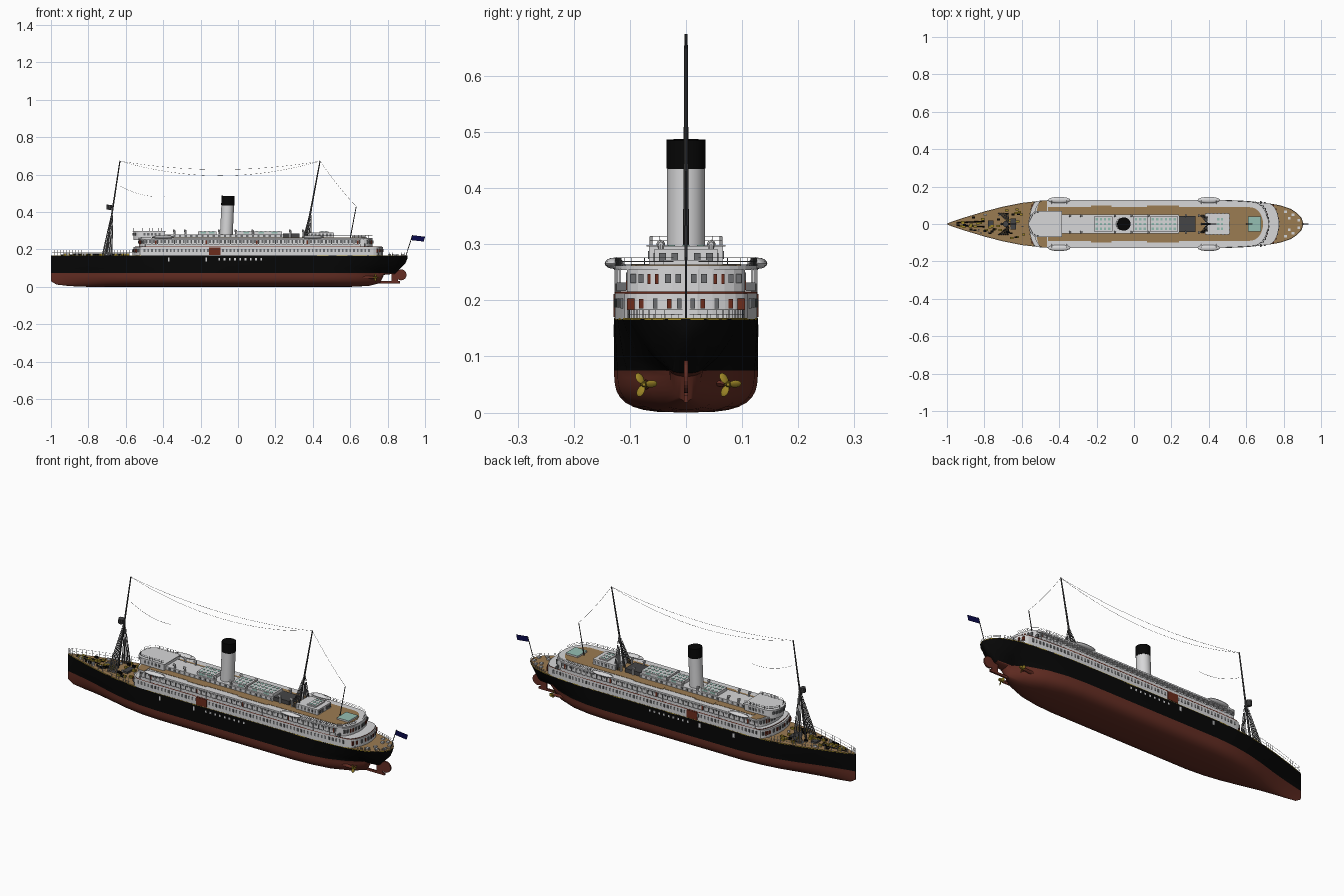
import bpy, bmesh, math, random
from mathutils import Vector, Matrix

cube = bpy.data.objects.get("Cube")
if cube:
    bpy.data.objects.remove(cube, do_unlink=True)
random.seed(4)

COLOURS = dict(black=(.002, .002, .002), hull_red=(.13, .027, .017), white=(.68, .68, .69),
               tan=(.33, .2, .085), dark_grey=(.06, .06, .062), mahogany=(.15, .025, .012),
               gold=(.34, .24, .02), navy=(.003, .003, .07), sea_green=(.3, .52, .45),
               window_grey=(.15, .155, .16))
MATS = {}
for key, rgb in COLOURS.items():
    m = bpy.data.materials.new(key)
    m.use_nodes = True
    m.diffuse_color = (*rgb, 1)
    m.node_tree.nodes["Principled BSDF"].inputs["Base Color"].default_value = (*rgb, 1)
    MATS[key] = m


def finish(name, bm, *mats, smooth=False):
    bmesh.ops.recalc_face_normals(bm, faces=bm.faces)
    me = bpy.data.meshes.new(name)
    bm.to_mesh(me)
    bm.free()
    ob = bpy.data.objects.new(name, me)
    bpy.context.collection.objects.link(ob)
    for k in mats:
        me.materials.append(MATS[k])
    if smooth:
        bpy.ops.object.select_all(action='DESELECT')
        ob.select_set(True)
        bpy.context.view_layer.objects.active = ob
        bpy.ops.object.shade_smooth_by_angle(angle=math.radians(35))


def box(bm, x0, x1, y0, y1, z0, z1):
    mat = Matrix.Translation(((x0 + x1) / 2, (y0 + y1) / 2, (z0 + z1) / 2))
    bmesh.ops.create_cube(bm, size=1, matrix=mat @ Matrix.Diagonal((x1 - x0, y1 - y0, z1 - z0, 1)))


def beam(bm, a, b, r, r2=None, seg=4):
    a, b = Vector(a), Vector(b)
    d = b - a
    mat = Matrix.Translation((a + b) / 2) @ d.to_track_quat('Z', 'Y').to_matrix().to_4x4()
    bmesh.ops.create_cone(bm, cap_ends=True, segments=seg, radius1=r,
                          radius2=r if r2 is None else r2, depth=d.length, matrix=mat)


def boxes(name, mat, *items):
    bm = bmesh.new()
    for it in items:
        box(bm, *it)
    finish(name, bm, mat)


# Hull stations: x, deck half width, waterline half width, keel height
ST = [(-1, .002, .002, .03), (-.97, .014, .008, .012), (-.9, .037, .024, .004), (-.8, .067, .05, 0),
      (-.7, .093, .08, 0), (-.6, .113, .105, 0), (-.5, .124, .121, 0), (-.4, .128, .128, 0),
      (.4, .128, .128, 0), (.5, .127, .122, 0), (.6, .122, .105, 0), (.7, .113, .07, .005),
      (.76, .104, .03, .02), (.78, .1, .03, .064), (.84, .08, .026, .07), (.87, .06, .02, .1),
      (.895, .034, .012, .125), (.905, .006, .003, .15)]
DECK, WATER = .167, .075


def hull_half(x):
    for p, q in zip(ST, ST[1:]):
        if x <= q[0]:
            return p[1] + (q[1] - p[1]) * (x - p[0]) / (q[0] - p[0])
    return ST[-1][1]


def section(x, b, w, k):
    zm = max(WATER, k + .25 * (DECK - k)) if k > .08 else WATER
    n = 1.3 + 1.9 * w / .128
    pts = []
    for i in range(10):
        s = 1 - math.cos(i / 9 * math.pi / 2)
        pts.append((w * max(0, 1 - (1 - s) ** n) ** (1 / n), k + s * (zm - k)))
    pts += [(w + (b - w) * t ** .7, zm + t * (DECK - zm)) for t in (.25, .5, .75, 1)]
    return [(x, -y, z) for y, z in reversed(pts[1:])] + [(x, y, z) for y, z in pts]


bm = bmesh.new()
rings = [[bm.verts.new(p) for p in section(*s)] for s in ST]
for r, q in zip(rings, rings[1:]):
    for i in range(len(r) - 1):
        f = bm.faces.new((r[i], r[i + 1], q[i + 1], q[i]))
        f.material_index = int(f.calc_center_median().z < WATER)
    bm.faces.new((r[-1], r[0], q[0], q[-1])).material_index = 2
bm.faces.new(rings[0])
bm.faces.new(rings[-1])
finish("hull", bm, "black", "hull_red", "tan", smooth=True)


# Plan outline of a deck level: follows the hull, rounded ends
def half(x, x0, x1, hw, r0, r1):
    y = min(hw, hull_half(x))
    for d, r in ((x - x0, r0), (x1 - x, r1)):
        if r and d < r:
            y *= math.sqrt(max(.04, 1 - (1 - d / r) ** 2))
    return y


def level(name, x0, x1, z0, z1, hw, side="white", top=None, r0=0, r1=0):
    xs = [x0 + (x1 - x0) * (1 - math.cos(math.pi * i / 48)) / 2 for i in range(49)]
    ys = [half(x, x0, x1, hw, r0, r1) for x in xs]
    ring = [(x, y) for x, y in zip(xs, ys)] + [(x, -y) for x, y in zip(xs[::-1], ys[::-1])]
    bm = bmesh.new()
    lo, hi = ([bm.verts.new((x, y, z)) for x, y in ring] for z in (z0, z1))
    for i in range(len(ring)):
        j = (i + 1) % len(ring)
        bm.faces.new((lo[i], lo[j], hi[j], hi[i]))
    bm.faces.new(lo)
    bm.faces.new(hi).material_index = 1
    finish(name, bm, side, top or side)


def side_row(name, mat, x0, x1, step, w, z0, z1, plan, t=.0015):
    bm = bmesh.new()
    for i in range(int((x1 - x0) / step) + 1):
        x = x0 + i * step
        y = half(x, *plan)
        for s in (-1, 1):
            box(bm, x - w / 2, x + w / 2, s * y - t, s * y + t, z0, z1)
    finish(name, bm, mat)


def end_row(name, mat, aft, ys, w, z0, z1, plan):
    """Plates on the rounded fore or aft wall, at the x where the wall reaches each y."""
    bm = bmesh.new()
    for y in ys:
        x, step = (plan[1], -.001) if aft else (plan[0], .001)
        while half(x, *plan) < y:
            x += step
        for s in (-1, 1):
            box(bm, x - .004, x + .004, s * y - w, s * y + w, z0, z1)
    finish(name, bm, mat)


# Deck levels
P1, P2 = (-.56, .775, .127, .04, .05), (-.53, .72, .105, .04, .05)
PB, PO = (-.54, .72, .128, .05, .08), (-.55, .77, .126, .04, .05)
level("gold_line", -.995, .904, .1645, .1685, .1295, "gold", "tan")
level("main_cabins", P1[0], P1[1], DECK, .212, P1[2], r0=.04, r1=.05)
level("promenade_edge", -.55, .77, .212, .216, .1275, "mahogany", "white", .04, .05)
level("promenade_cabins", P2[0], P2[1], .215, .256, P2[2], r0=.04, r1=.05)
level("boat_deck", PB[0], PB[1], .254, .262, PB[2], r0=.05, r1=.08)
level("boat_deck_planks", -.46, .69, .261, .2635, .09, "tan", r1=.07)
level("boat_deck_planks_wide", -.23, -.12, .261, .2637, .098, "tan")
level("boat_deck_planks_mid", .07, .24, .261, .2637, .098, "tan")
level("bridge_wings", -.525, -.465, .262, .2645, .132, "white", "tan", r0=.03)
level("bridge_house", -.56, -.39, .25, .296, .066, r0=.05)
level("bridge_roof", -.565, -.385, .296, .299, .07, r0=.05)
level("centre_house", -.39, .24, .26, .281, .05)
level("grey_casing", .24, .33, .26, .284, .042, "dark_grey")
level("aft_house", .38, .51, .26, .291, .056)
level("aft_hatch", .61, .68, .262, .272, .04, "white", "sea_green")

# Windows, doors and promenade posts
side_row("main_windows", "window_grey", -.5, .7, .02, .009, .187, .203, P1)
side_row("promenade_windows", "window_grey", -.49, .66, .02, .01, .234, .25, P2)
side_row("promenade_doors", "mahogany", -.44, .65, .27, .01, .218, .248, P2, .002)
side_row("promenade_posts", "white", -.49, .65, .03, .004, .215, .256, PO)
side_row("promenade_bulwark", "white", -.49, .66, .01, .0102, .215, .23, PO, .001)
side_row("house_windows", "window_grey", -.37, .23, .03, .012, .267, .277, (-.39, .24, .05, 0, 0))
side_row("bridge_windows", "window_grey", -.5, -.4, .02, .011, .274, .288, (-.56, -.39, .066, .05, 0))
side_row("aft_house_windows", "window_grey", .395, .5, .02, .01, .27, .284, (.38, .51, .056, 0, 0))
side_row("hull_ports", "white", -.1, .14, .028, .009, .142, .153, (-1, .9, .2, 0, 0))
side_row("hull_gangways", "white", -.37, -.16, .2, .01, .135, .157, (-1, .9, .2, 0, 0))
side_row("entrance_panel", "mahogany", -.125, -.1, .05, .062, .17, .211, P1, .0025)
for aft, where in ((False, "fore"), (True, "aft")):
    end_row(where + "_wide_doors", "mahogany", aft, (.097,), .008, .183, .203, P1)
    end_row(where + "_doors", "mahogany", aft, (.03, .08), .004, .185, .202, P1)
    end_row(where + "_windows", "window_grey", aft, (.012, .055, .113), .004, .185, .203, P1)
    end_row(where + "_upper_doors", "mahogany", aft, (.052, .066), .003, .229, .247, P2)
    end_row(where + "_upper_windows", "window_grey", aft, (.014, .032, .08, .094), .005, .231, .247, P2)
end_row("side_shelter_openings", "window_grey", True, (.115,), .009, .217, .232, PO)
end_row("bridge_front_windows", "window_grey", False, (.01, .026, .042), .006, .274, .288,
        (-.56, -.39, .066, .05, 0))
end_row("aft_house_end_windows", "window_grey", True, (.02, .042), .006, .27, .284, (.38, .51, .056, 0, 0))

# Roof skylights and vents
bm = bmesh.new()
for x0, x1 in ((-.21, -.12), (.0, .07), (.09, .23), (.44, .48)):
    n = round((x1 - x0) / .022)
    for i in range(n):
        for y in (-.026, 0, .026):
            x = x0 + (i + .2) * (x1 - x0) / n
            box(bm, x, x + .012, y - .006, y + .006, .29, .2985)
finish("skylights", bm, "sea_green")
boxes("skylight_frames", "white", (-.215, -.115, -.04, .04, .28, .297), (-.005, .075, -.04, .04, .28, .297),
      (.085, .235, -.04, .04, .28, .297), (.435, .485, -.04, .04, .285, .297))
boxes("skylight_end_glass", "sea_green", *[(x + .01, x + .04, s * .04 - .001, s * .04 + .001, .285, .294)
                                           for x in (-.21, -.165, .02, .1, .17) for s in (-1, 1)])
bm = bmesh.new()
for x in (-.34, -.28, -.1, -.01, .08, .28, .35):
    for y in (-.045, .045):
        beam(bm, (x, y, .26), (x, y, .3), .005, seg=8)
        beam(bm, (x - .008, y, .3), (x + .004, y, .3), .008, .004, seg=8)
finish("ventilators", bm, "white", smooth=True)

# Funnel
bm = bmesh.new()
beam(bm, (-.063, 0, .26), (-.055, 0, .437), .034, seg=32)
finish("funnel", bm, "white", smooth=True)
bm = bmesh.new()
beam(bm, (-.055, 0, .435), (-.053, 0, .486), .035, seg=32)
finish("funnel_top", bm, "black", smooth=True)

# Lifeboats on low davits
bm, dv = bmesh.new(), bmesh.new()
for x in (-.4, .4):
    for s in (-1, 1):
        mat = Matrix.Translation((x, s * .128, .266)) @ Matrix.Diagonal((.06, .017, .01, 1))
        bmesh.ops.create_uvsphere(bm, u_segments=16, v_segments=8, radius=1, matrix=mat)
        for dx in (-.04, .04):
            beam(dv, (x + dx, s * .106, .26), (x + dx, s * .125, .276), .0015)
finish("lifeboats", bm, "white", smooth=True)
finish("davits", dv, "white")

# Masts, sheet-like shrouds and rigging
bm, sh, wire = bmesh.new(), bmesh.new(), bmesh.new()
for x, zb, w, spread in ((-.708, DECK, .06, .06), (.362, .265, .048, .045)):
    top = Vector((x + .077, 0, .674))
    foot = Vector((x, 0, zb))
    beam(bm, foot, top, .0055, .003, 8)
    apex = foot.lerp(top, (.44 - zb) / (.674 - zb))
    for s in (-1, 1):
        ends = [Vector((x + .008 + spread * (i / 5 - .5), s * w, zb)) for i in range(6)]
        for a, b in zip(ends, ends[1:]):
            sh.faces.new([sh.verts.new(p) for p in (apex, a.lerp(b, .1), a.lerp(b, .9))])
beam(bm, (.6, 0, .26), (.632, 0, .43), .003, .002, 6)
beam(bm, (.898, 0, DECK), (.933, 0, .277), .002, seg=6)
beam(bm, (-.69, 0, .412), (-.686, 0, .438), .013, .016, 10)
finish("masts", bm, "dark_grey")
finish("shrouds", sh, "dark_grey")


def cable(a, b, sag, n=16):
    a, b = Vector(a), Vector(b)
    pts = [a.lerp(b, i / n) - Vector((0, 0, sag * 4 * i / n * (1 - i / n))) for i in range(n + 1)]
    for p, q in zip(pts, pts[1:]):
        beam(wire, p, q, .0006, seg=3)


for sag in (.045, .078):
    cable((-.631, 0, .672), (.439, 0, .672), sag)
cable((-.631, 0, .54), (-.39, 0, .484), .02)
cable((.439, 0, .672), (.632, 0, .43), .01)
finish("rigging", wire, "dark_grey")


# Rails
def rail(name, mat, x0, x1, z, h, plan, n):
    bm = bmesh.new()
    for s in (-1, 1):
        pts = [Vector((x, s * (half(x, *plan) - .002), z)) for x in
               (x0 + (x1 - x0) * i / n for i in range(n + 1))]
        for p, q in zip(pts, pts[1:]):
            beam(bm, p, p + Vector((0, 0, h)), .0007)
            for k in (.5, 1):
                off = Vector((0, 0, h * k))
                beam(bm, p + off, q + off, .0007, seg=3)
    finish(name, bm, mat)


HULL_PLAN = (-1, .905, .2, 0, 0)
rail("bow_rail", "white", -.995, -.55, DECK, .03, HULL_PLAN, 28)
rail("stern_rail", "window_grey", .75, .904, DECK, .016, HULL_PLAN, 10)
rail("bridge_rail", "window_grey", -.56, -.39, .298, .016, (-.56, -.39, .066, .05, 0), 10)
rail("boat_deck_rail", "window_grey", .42, .718, .262, .014, PB, 16)

# Bow hatches, winches and bollards
boxes("cargo_hatches", "dark_grey", (-.66, -.63, -.03, .03, DECK, .178), (-.78, -.75, -.02, .02, DECK, .178))
for name, mat, lo, n in (("deck_winches", "black", .008, 16), ("brass_fittings", "gold", .009, 26),
                         ("bollards", "white", .005, 14)):
    bm = bmesh.new()
    for i in range(n):
        x = random.uniform(-.93, -.59)
        y = random.uniform(-.8, .8) * hull_half(x)
        box(bm, x - lo, x + lo, y - lo * .6, y + lo * .6, DECK, DECK + .012)
    finish(name, bm, mat)
boxes("stern_bollards", "white", *[(x - .007, x + .007, s * y - .007, s * y + .007, DECK, .176)
                                   for x, y in ((.81, .065), (.83, .03), (.85, .05), (.88, .02)) for s in (-1, 1)])
bm = bmesh.new()
for s in (-1, 1):
    beam(bm, (-.95, s * .006, .17), (-.8, s * .015, .17), .003)
finish("anchor_chains", bm, "black")

# Rudder, skeg and propellers
bm = bmesh.new()
beam(bm, (.872, -.004, .064), (.872, .004, .064), .029, seg=24)
box(bm, .82, .855, -.004, .004, .025, .1)
box(bm, .73, .865, -.004, .004, .018, .03)
for s in (-1, 1):
    beam(bm, (.58, s * .06, .05), (.725, s * .075, .05), .014, .007, 12)
    beam(bm, (.715, s * .03, .055), (.715, s * .075, .05), .005)
finish("rudder_and_shafts", bm, "hull_red")
bm = bmesh.new()
for y in (-.075, .075):
    beam(bm, (.723, y, .05), (.75, y, .05), .007, .003, 10)
    for k in range(3):
        mat = (Matrix.Translation((.735, y, .05)) @ Matrix.Rotation(k * math.tau / 3 + .6, 4, 'X')
               @ Matrix.Translation((0, 0, .013)) @ Matrix.Rotation(.6, 4, 'Z')
               @ Matrix.Diagonal((.003, .008, .011, 1)))
        bmesh.ops.create_uvsphere(bm, u_segments=10, v_segments=6, radius=1, matrix=mat)
finish("propellers", bm, "gold", smooth=True)

# Flag
bm = bmesh.new()
for y in (-.001, .001):
    bm.faces.new([bm.verts.new((x, y, z)) for x, z in ((.923, .25), (.993, .242), (1, .268), (.932, .276))])
finish("flag", bm, "navy")
